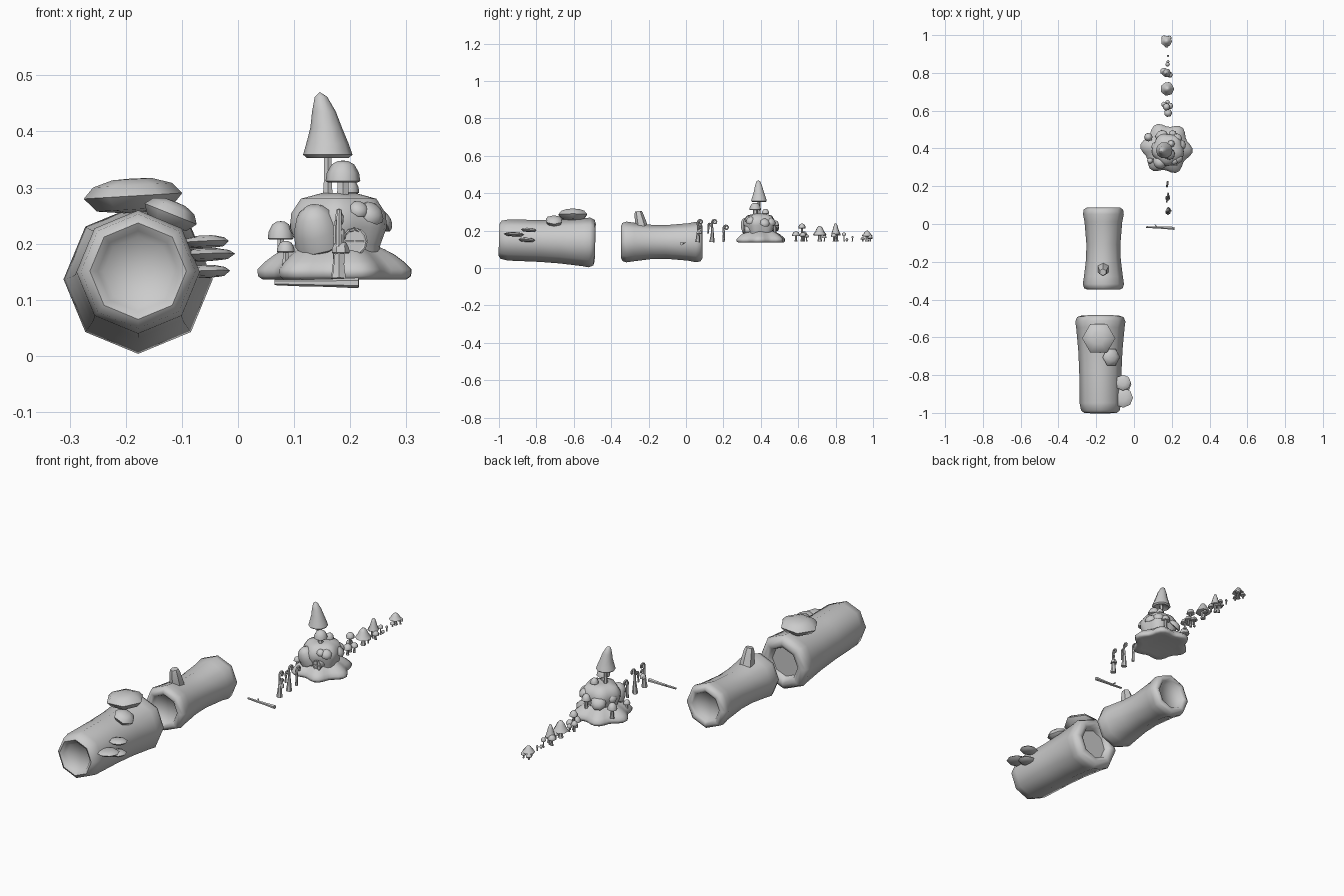
import bpy, bmesh, math
from mathutils import Vector, Matrix

if "Cube" in bpy.data.objects:
    bpy.data.objects.remove(bpy.data.objects["Cube"])


def finish(name, bm, angle=50):
    bmesh.ops.recalc_face_normals(bm, faces=bm.faces[:])
    me = bpy.data.meshes.new(name)
    bm.to_mesh(me)
    bm.free()
    ob = bpy.data.objects.new(name, me)
    bpy.context.collection.objects.link(ob)
    bpy.ops.object.select_all(action='DESELECT')
    ob.select_set(True)
    bpy.context.view_layer.objects.active = ob
    bpy.ops.object.shade_smooth_by_angle(angle=math.radians(angle))
    return ob


def skin(name, rings, angle=50):
    """Join rings of points into a closed skin."""
    bm = bmesh.new()
    vs = [[bm.verts.new(p) for p in ring] for ring in rings]
    n = len(vs[0])
    for a, b in zip(vs, vs[1:]):
        for i in range(n):
            j = (i + 1) % n
            bm.faces.new((a[i], a[j], b[j], b[i]))
    bm.faces.new(vs[0][::-1])
    bm.faces.new(vs[-1])
    return finish(name, bm, angle)


def lathe(name, prof, n, loc, axis=(0, 0, 1), lobes=0, amp=0.0, phase=0.0, bend=(0, 0), angle=50):
    """Turn (radius, height) pairs around an axis, with optional lobes and bent tip."""
    axis = Vector(axis).normalized()
    m = Matrix.Translation(loc) @ Vector((0, 0, 1)).rotation_difference(axis).to_matrix().to_4x4()
    top = max(h for r, h in prof) or 1
    rings = []
    for r, h in prof:
        k = max(0, h / top) ** 2
        ring = []
        for i in range(n):
            a = math.tau * i / n
            q = max(r, 1e-4) * (1 + amp * math.cos(lobes * (a + phase)))
            ring.append(m @ Vector((q * math.cos(a) + bend[0] * k, q * math.sin(a) + bend[1] * k, h)))
        rings.append(ring)
    return skin(name, rings, angle)


def tube(name, pts, n=6):
    """Sweep a circle through (x, y, z, radius) points."""
    rings = []
    for i, p in enumerate(pts):
        t = Vector(pts[min(i + 1, len(pts) - 1)][:3]) - Vector(pts[max(i - 1, 0)][:3])
        t.normalize()
        u = t.cross(Vector((1, 0, 0)))
        if u.length < .2:
            u = t.cross(Vector((0, 1, 0)))
        u.normalize()
        v = t.cross(u)
        rings.append([Vector(p[:3]) + p[3] * (u * math.cos(math.tau * k / n) + v * math.sin(math.tau * k / n))
                      for k in range(n)])
    return skin(name, rings)


def cap(name, loc, r, h, axis=(0, 0, 1), n=8, pointed=False, bend=(0, 0)):
    dome = [(.3, .06), (.85, -.03), (1, .04), (.93, .42), (.65, .82), (.3, .98), (0, 1)]
    cone = [(.2, .1), (.85, -.02), (1, .03), (.86, .2), (.64, .45), (.48, .7), (.25, .93), (0, 1)]
    return lathe(name, [(a * r, b * h) for a, b in (cone if pointed else dome)], n, loc, axis, bend=bend)


def mushroom(name, x, y, z0, z1, r, h, sr, pointed=False, n=8, bend=(0, 0)):
    tube(name + "_stem", [(x, y, z0, sr * 1.4), (x, y, (z0 + z1 - h) / 2, sr), (x, y, z1 - h * .8, sr * .9)])
    cap(name + "_cap", (x, y, z1 - h), r, h, n=n, pointed=pointed, bend=bend)


# Hollow eight-sided logs
lathe("large_log", [(0, .025), (.062, .025), (.072, .01), (.086, 0), (.102, .012), (.11, .05), (.112, .22),
                    (.117, .33), (.128, .45), (.133, .485), (.122, .508), (.1, .515), (.08, .508), (.072, .485),
                    (0, .485)],
      8, (-.178, -1, .151), (0, 1, -.03), angle=70)
lathe("small_log", [(0, .025), (.062, .025), (.07, .01), (.085, 0), (.102, .008), (.109, .03), (.103, .07),
                    (.092, .16), (.09, .24), (.1, .36), (.108, .4), (.104, .425), (.088, .435), (.072, .427),
                    (.062, .41), (0, .41)],
      8, (-.162, -.348, .139), (0, 1, 0), angle=70)
tube("log_stub", [(-.163, -.235, .21, .034), (-.163, -.243, .245, .03), (-.164, -.253, .29, .023),
                  (-.165, -.255, .303, .018)])

# Bracket fungi on the large log
lens = [(.2, -.5), (.75, -.4), (1, 0), (.8, .32), (.4, .5), (0, .52)]
def bracket(name, loc, r, t, axis, n=6):
    lathe(name, [(a * r, b * t) for a, b in lens], n, loc, axis, angle=60)
bracket("top_bracket_large", (-.187, -.605, .285), .088, .06, (-.06, 0, 1))
bracket("top_bracket_small", (-.12, -.705, .253), .05, .045, (.4, 0, 1))
for i, (y, z, r) in enumerate([(-.84, .203, .042), (-.92, .18, .053), (-.85, .15, .044)]):
    bracket("side_bracket_%d" % i, (-.058, y, z), r, .022, (-.04, .05, 1), 8)

# Fallen stick with a twig
tube("fallen_stick", [(.065, -.016, .131, .005), (.11, -.018, .13, .006), (.16, -.02, .13, .007),
                      (.215, -.023, .13, .0095)])
tube("stick_twig", [(.12, -.018, .13, .004), (.115, -.008, .134, .003), (.11, -.002, .136, .002)], 5)

# Curled sprouts
def sprout(name, x, y, z0, z1, r, curl, base):
    pts = [(x, y, z0, base), (x, y + .002, z0 + .02, base * .8), (x, y + .003, (z0 + z1) / 2, r * 1.3),
           (x, y, z1 - curl, r)]
    for k in range(1, 12):
        a = math.pi - k * math.pi / 4.5
        q = curl * (1 - k / 15)
        pts.append((x + k * .0006, y + curl + q * math.cos(a), z1 - curl + q * math.sin(a), r * (1 - k * .04)))
    tube(name, pts)
sprout("sprout_front", .18, .062, .138, .26, .005, .015, .014)
sprout("sprout_front_branch", .185, .064, .165, .225, .004, .01, .006)
sprout("sprout_middle", .178, .138, .138, .26, .005, .015, .014)
sprout("sprout_middle_branch", .174, .118, .185, .24, .004, .01, .005)
sprout("sprout_small", .175, .2, .14, .23, .005, .015, .007)
cap("sprout_leaf", (.183, .07, .183), .016, .022, n=6)

# House: spreading root skirt and lobed body
lathe("root_skirt", [(.09, .004), (.118, 0), (.126, .006), (.127, .018), (.114, .032), (.098, .045),
                     (.082, .054), (.05, .07)],
      36, (.172, .4, .136), lobes=6, amp=.1, phase=.1)
lathe("house_body", [(.07, 0), (.073, .03), (.084, .06), (.083, .085), (.066, .112), (.03, .122), (0, .118)],
      30, (.18, .395, .168), lobes=5, amp=.055, phase=.4)

# Front lobe, and shelf caps around the upper body
cap("front_lobe", (.147, .345, .2), .045, .075, (-.25, -.5, 1), n=10)
for i, (x, y, z, r) in enumerate([(.235, .345, .252, .026), (.25, .42, .24, .028), (.23, .455, .245, .026),
                                  (.147, .465, .222, .036), (.115, .41, .235, .026), (.215, .33, .26, .018)]):
    d = Vector((x - .18, y - .395, .07))
    cap("shelf_cap_%d" % i, (x, y, z), r, r * .7, d)

# Round window with cross bars
c = Vector((.208, .312, .204))
tube("window_frame", [(c.x + .02 * math.cos(k * math.pi / 6), c.y, c.z + .022 * math.sin(k * math.pi / 6), .0035)
                      for k in range(13)])
tube("window_bar_upright", [(c.x, c.y, c.z - .02, .002), (c.x, c.y, c.z + .02, .002)], 5)
tube("window_bar_cross", [(c.x - .018, c.y, c.z, .002), (c.x + .018, c.y, c.z, .002)], 5)
lathe("window_pane", [(.02, 0), (.02, .04)], 12, tuple(c), (0, 1, 0))

# Mushrooms growing on the house
mushroom("roof_tall", .16, .39, .27, .47, .044, .115, .008, True, 10, (-.014, -.004))
mushroom("roof_second", .187, .37, .26, .348, .031, .038, .012)
mushroom("roof_third", .197, .425, .26, .316, .019, .026, .008)
mushroom("side_left", .076, .46, .165, .24, .023, .032, .007)
mushroom("side_back", .205, .475, .17, .255, .022, .03, .008)
mushroom("side_near", .085, .335, .16, .205, .016, .02, .006)

# Row of loose little mushrooms: x, y, top height, cap radius, cap height, pointed
row = [(.172, .62, .237, .02, .025, 0), (.16, .632, .195, .016, .02, 0), (.19, .625, .19, .018, .02, 0),
       (.18, .588, .195, .022, .024, 0), (.178, .645, .18, .012, .016, 0),
       (.176, .715, .225, .037, .05, 1), (.185, .74, .175, .012, .015, 0),
       (.172, .80, .24, .024, .06, 1), (.158, .808, .195, .02, .022, 0), (.19, .79, .185, .016, .02, 0),
       (.178, .845, .19, .012, .016, 0), (.18, .86, .16, .008, .012, 0), (.18, .89, .17, .006, .01, 0),
       (.172, .968, .2, .03, .03, 1), (.187, .985, .175, .013, .016, 0), (.158, .985, .17, .014, .014, 0),
       (.172, .945, .165, .012, .012, 0)]
for i, (x, y, z1, r, h, p) in enumerate(row):
    mushroom("little_mushroom_%02d" % i, x, y, .142, z1, r, h, max(.003, r * .25), bool(p), 7)
